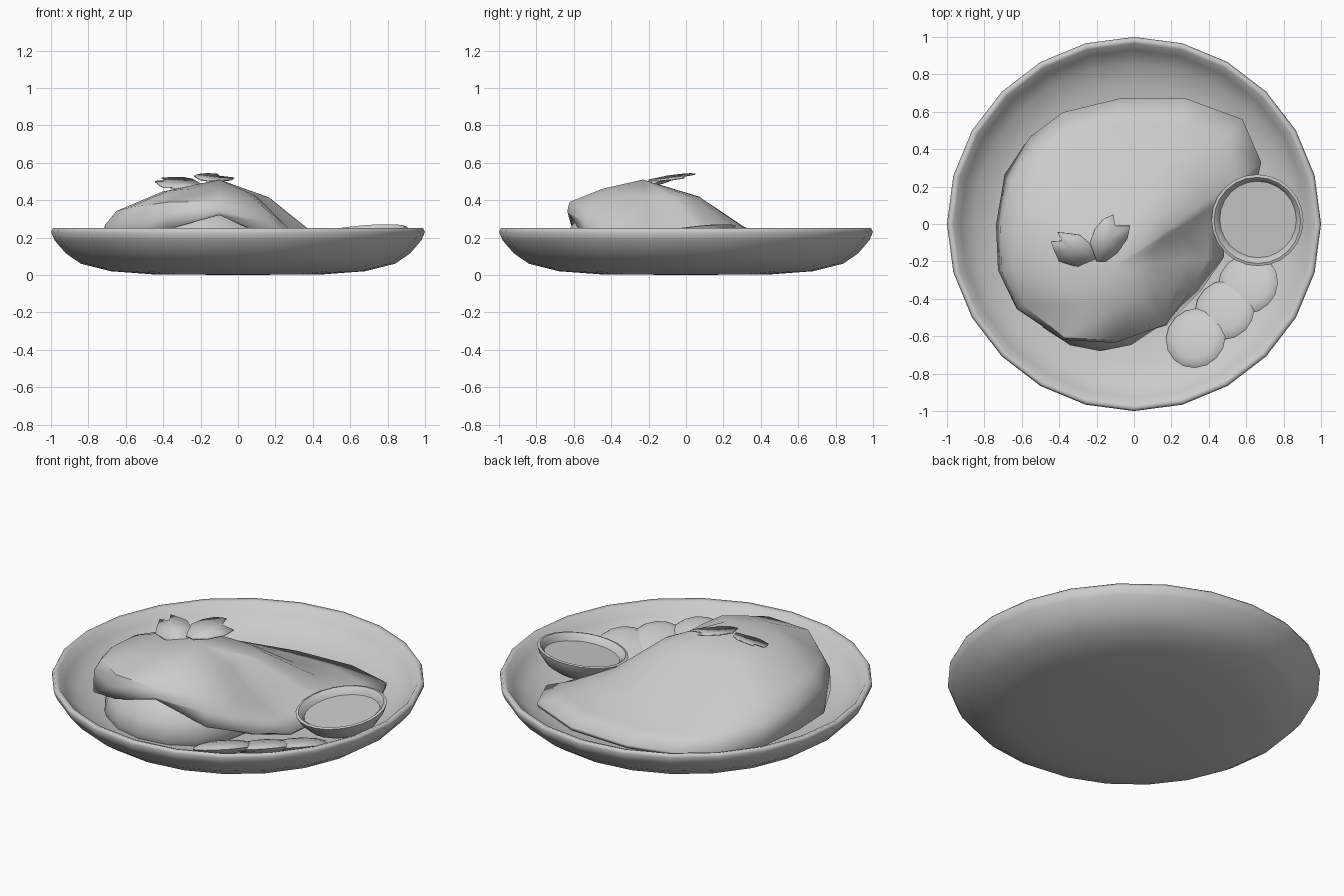
import bpy, bmesh, math
from mathutils import Vector, Matrix

if "Cube" in bpy.data.objects:
    bpy.data.objects.remove(bpy.data.objects["Cube"])


def make(name, verts, faces, angle=40):
    me = bpy.data.meshes.new(name)
    me.from_pydata([tuple(v) for v in verts], [], faces)
    bm = bmesh.new()
    bm.from_mesh(me)
    bmesh.ops.recalc_face_normals(bm, faces=bm.faces)
    bm.to_mesh(me)
    bm.free()
    ob = bpy.data.objects.new(name, me)
    bpy.context.collection.objects.link(ob)
    bpy.ops.object.select_all(action='DESELECT')
    ob.select_set(True)
    bpy.context.view_layer.objects.active = ob
    bpy.ops.object.shade_smooth_by_angle(angle=math.radians(angle))
    return ob


def lathe(name, profile, n, mat=Matrix(), angle=40):
    # profile starts and ends on the axis
    verts = [Vector((0, 0, profile[0][1])), Vector((0, 0, profile[-1][1]))]
    rings = profile[1:-1]
    for r, z in rings:
        for i in range(n):
            a = 2 * math.pi * i / n
            verts.append(Vector((r * math.cos(a), r * math.sin(a), z)))
    faces = []
    last = 2 + (len(rings) - 1) * n
    for i in range(n):
        j = (i + 1) % n
        faces.append((0, 2 + j, 2 + i))
        faces.append((1, last + i, last + j))
        for k in range(len(rings) - 1):
            b = 2 + k * n
            faces.append((b + i, b + j, b + n + j, b + n + i))
    return make(name, [mat @ v for v in verts], faces, angle)


def ellipsoid_profile(rz, steps, zmin=-9):
    return [(math.sin(math.pi * i / steps), max(zmin, -rz * math.cos(math.pi * i / steps)))
            for i in range(steps + 1)]


# plate
lathe("plate", [(0, 0), (0.45, 0.003), (0.68, 0.02), (0.84, 0.06), (0.92, 0.115),
                (0.98, 0.185), (1.0, 0.23), (0.99, 0.25), (0.965, 0.242),
                (0.93, 0.19), (0.86, 0.135), (0.74, 0.09), (0.5, 0.065), (0, 0.06)], 24, angle=85)

# rice mound under the omelette, flattened where it rests on the plate
lathe("rice_mound", ellipsoid_profile(0.27, 10, -0.05), 16,
      Matrix.Translation((-0.18, -0.25, 0.12)) @ Matrix.Diagonal((0.43, 0.43, 1, 1)))

# omelette: rim x, y, z and steepness of the drape
rim = [(-0.75, 0.0, 0.13, 0.62), (-0.70, 0.27, 0.12, 0.45), (-0.56, 0.47, 0.12, 0.25),
       (-0.38, 0.60, 0.12, 0.1), (-0.08, 0.67, 0.12, 0), (0.28, 0.67, 0.13, 0),
       (0.58, 0.56, 0.15, 0), (0.68, 0.33, 0.14, 0), (0.66, 0.24, 0.12, 0),
       (0.50, 0.04, 0.11, 0), (0.48, -0.18, 0.11, 0.05), (0.36, -0.36, 0.14, 0.3), (0.18, -0.55, 0.20, 0.75),
       (-0.10, -0.635, 0.32, 1), (-0.38, -0.62, 0.245, 1), (-0.64, -0.46, 0.16, 0.8),
       (-0.74, -0.25, 0.13, 0.68)]
shallow = [(0.34, 0.415), (0.62, 0.24), (0.85, 0.165), (1.0, 0)]
steep = [(0.54, 0.46), (0.97, 0.39), (1.0, 0.32), (0.97, 0)]
peak = Vector((-0.10, -0.23, 0.51))
verts = [peak]
n = len(rim)
for k in range(4):
    for x, y, z, s in rim:
        t = shallow[k][0] * (1 - s) + steep[k][0] * s
        h = shallow[k][1] * (1 - s) + steep[k][1] * s
        h = z if k == 3 else max(h, z + 0.02 * (3 - k))
        verts.append(Vector((peak.x + (x - peak.x) * t, peak.y + (y - peak.y) * t, h)))
faces = []
for i in range(n):
    j = (i + 1) % n
    faces.append((0, 1 + i, 1 + j))
    for k in range(3):
        b = 1 + k * n
        faces.append((b + i, b + n + i, b + n + j, b + j))
omelette = make("omelette", verts, faces, 50)
sol = omelette.modifiers.new("thickness", 'SOLIDIFY')
sol.thickness = 0.025
sol.offset = -1

# tilted sauce bowl with its sauce
normal = Vector((-0.09, -0.12, 1)).normalized()
tilt = Matrix.Translation((0.66, 0.02, 0.233)) @ Vector((0, 0, 1)).rotation_difference(normal).to_matrix().to_4x4()
lathe("sauce_bowl", [(0, -0.13), (0.12, -0.125), (0.19, -0.085), (0.235, -0.03),
                     (0.247, 0), (0.232, 0.004), (0.215, -0.01), (0.2, -0.05), (0, -0.06)], 24, tilt)
lathe("sauce", [(0, -0.05), (0.2, -0.05), (0.208, -0.035), (0, -0.035)], 24, tilt)

# overlapping slices leaning against the plate wall
for i, (x, y, z) in enumerate([(0.33, -0.61, 0.15), (0.485, -0.46, 0.138), (0.61, -0.32, 0.127)]):
    lathe(f"slice_{i + 1}", ellipsoid_profile(0.036, 8), 16,
          Matrix.Translation((x, y, z)) @ Matrix.Rotation(0.36, 4, Vector((-0.7, -0.7, 0)))
          @ Matrix.Diagonal((0.165, 0.165, 1, 1)))


# garnish leaves, fanned from the middle
def leaf(name, outline, height):
    pts = [Vector((x, y, height(x, y))) for x, y in outline]
    mid = sum(pts, Vector()) / len(pts) - Vector((0, 0, 0.004))
    m = len(pts)
    ob = make(name, [mid] + pts, [(0, 1 + i, 1 + (i + 1) % m) for i in range(m)])
    mod = ob.modifiers.new("thickness", 'SOLIDIFY')
    mod.thickness = 0.006


leaf("leaf_left", [(-0.20, -0.18), (-0.24, -0.10), (-0.29, -0.06), (-0.36, -0.05),
                   (-0.41, -0.045), (-0.385, -0.09), (-0.445, -0.095), (-0.425, -0.15),
                   (-0.40, -0.20), (-0.32, -0.225), (-0.245, -0.23)],
     lambda x, y: 0.51 + 0.33 * (y + 0.1) + 0.06 * (x + 0.3))
leaf("leaf_right", [(-0.20, -0.20), (-0.235, -0.10), (-0.21, -0.03), (-0.165, 0.025),
                    (-0.11, 0.05), (-0.10, -0.01), (-0.02, -0.01), (-0.035, -0.08),
                    (-0.09, -0.155), (-0.15, -0.20)],
     lambda x, y: 0.53 + 0.17 * (y + 0.05) - 0.12 * (x + 0.15))
